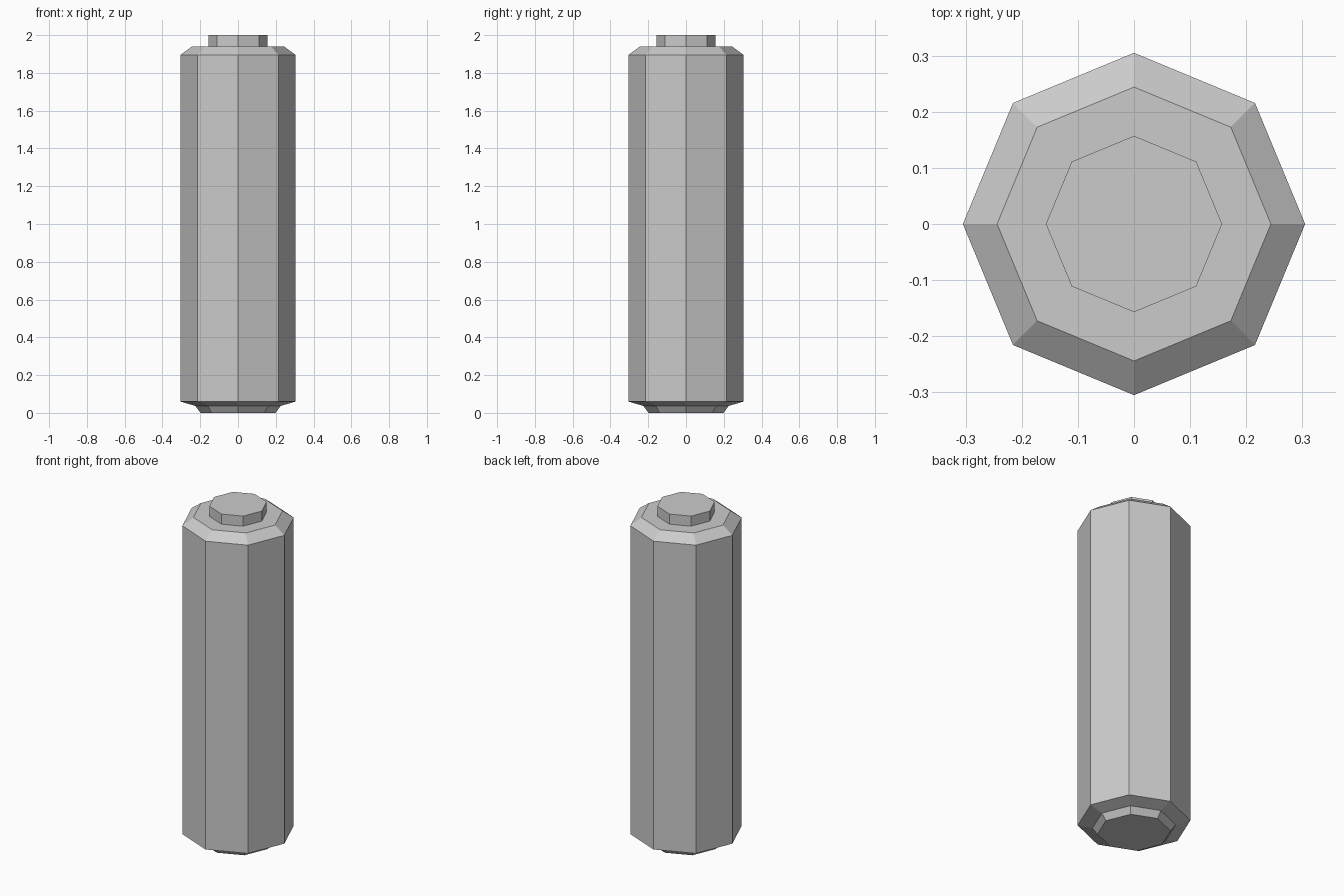
import bpy
import bmesh
from math import cos, sin, tau

SIDES = 8

cube = bpy.data.objects.get("Cube")
if cube:
    bpy.data.objects.remove(cube, do_unlink=True)

# Single plain grey for every part
grey = bpy.data.materials.new("light_grey")
grey.use_nodes = True
colour = (0.6, 0.6, 0.6, 1)
grey.diffuse_color = colour
grey.node_tree.nodes["Principled BSDF"].inputs["Base Color"].default_value = colour


def lathe(name, profile):
    """Closed octagonal solid from (radius, height) points, bottom to top."""
    bm = bmesh.new()
    rings = [[bm.verts.new((r * cos(tau * i / SIDES), r * sin(tau * i / SIDES), z))
              for i in range(SIDES)] for r, z in profile]
    for low, high in zip(rings, rings[1:]):
        for i in range(SIDES):
            j = (i + 1) % SIDES
            bm.faces.new((low[i], low[j], high[j], high[i]))
    bm.faces.new(rings[0][::-1])
    bm.faces.new(rings[-1])
    mesh = bpy.data.meshes.new(name)
    bm.to_mesh(mesh)
    bm.free()
    mesh.materials.append(grey)
    obj = bpy.data.objects.new(name, mesh)
    bpy.context.collection.objects.link(obj)


# Chamfered casing with its tapered foot, and the raised top contact
lathe("casing", [(0.198, 0), (0.226, 0.037), (0.305, 0.06), (0.305, 1.895), (0.244, 1.94)])
lathe("top_contact", [(0.157, 1.93), (0.157, 2.0)])
